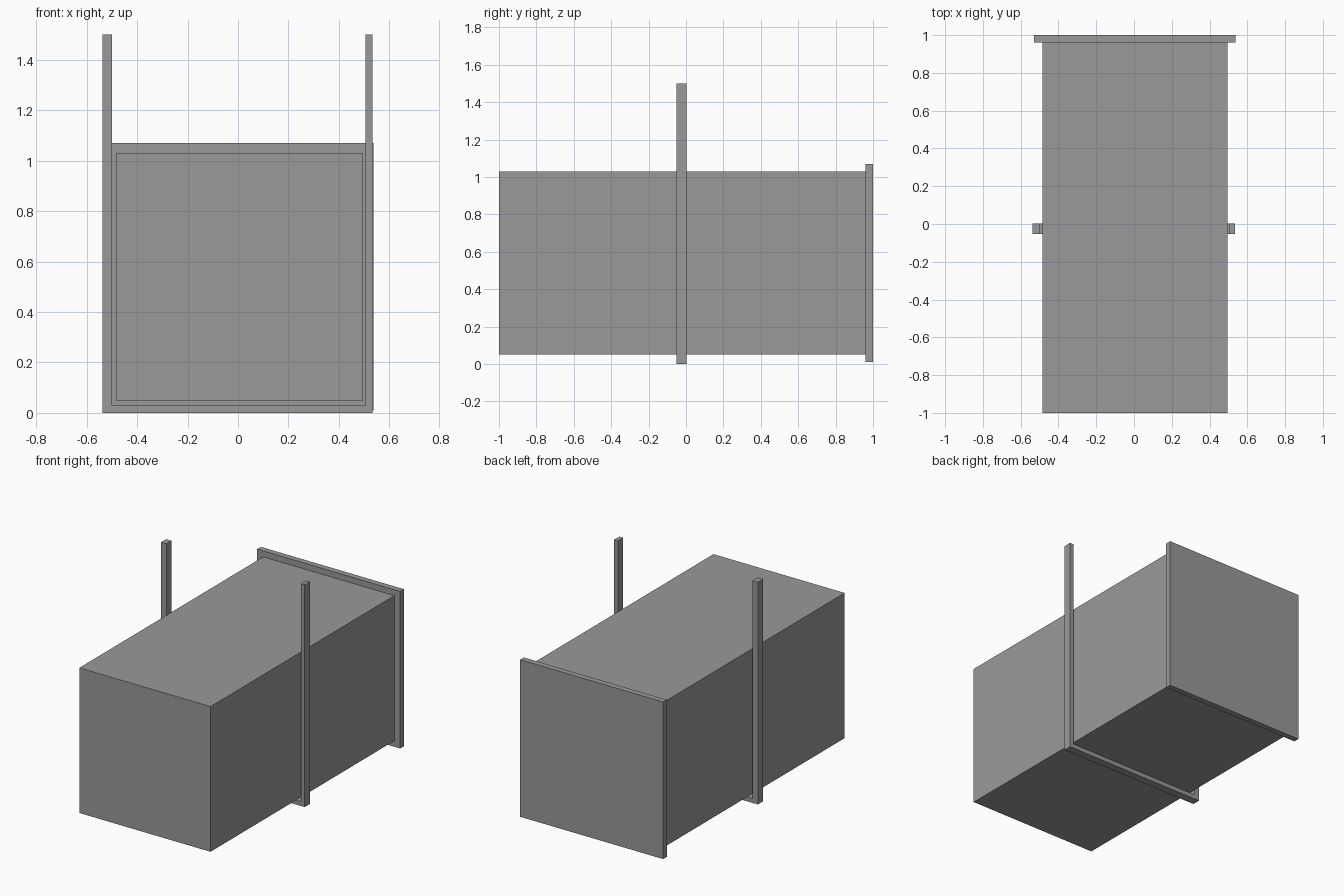
import bpy, bmesh

if "Cube" in bpy.data.objects:
    bpy.data.objects.remove(bpy.data.objects["Cube"])

# Dark grey shared by all parts
grey = bpy.data.materials.new("dark_grey")
grey.diffuse_color = (0.32, 0.32, 0.32, 1)
grey.use_nodes = True
grey.node_tree.nodes["Principled BSDF"].inputs["Base Color"].default_value = grey.diffuse_color


def extrude_profile(name, points, y0, y1):
    """Closed XZ outline extruded along y from y0 to y1."""
    bm = bmesh.new()
    face = bm.faces.new([bm.verts.new((x, y0, z)) for x, z in points])
    ext = bmesh.ops.extrude_face_region(bm, geom=[face])
    verts = [g for g in ext["geom"] if isinstance(g, bmesh.types.BMVert)]
    bmesh.ops.translate(bm, verts=verts, vec=(0, y1 - y0, 0))
    bmesh.ops.recalc_face_normals(bm, faces=bm.faces)
    mesh = bpy.data.meshes.new(name)
    bm.to_mesh(mesh)
    bm.free()
    mesh.materials.append(grey)
    obj = bpy.data.objects.new(name, mesh)
    bpy.context.collection.objects.link(obj)
    return obj


def rect(x0, x1, z0, z1):
    return [(x0, z0), (x1, z0), (x1, z1), (x0, z1)]


# Long box body
extrude_profile("box_body", rect(-0.484, 0.495, 0.05, 1.03), -1.0, 0.96)

# Wider plate closing the back
extrude_profile("back_plate", rect(-0.529, 0.538, 0.01, 1.07), 0.96, 1.0)

# U-shaped frame wrapped around the middle, with a small gap to the body
extrude_profile("support_frame", [
    (-0.538, 0.0), (0.534, 0.0), (0.534, 1.5), (0.505, 1.5),
    (0.505, 0.03), (-0.499, 0.03), (-0.499, 1.5), (-0.538, 1.5),
], -0.052, 0.003)
